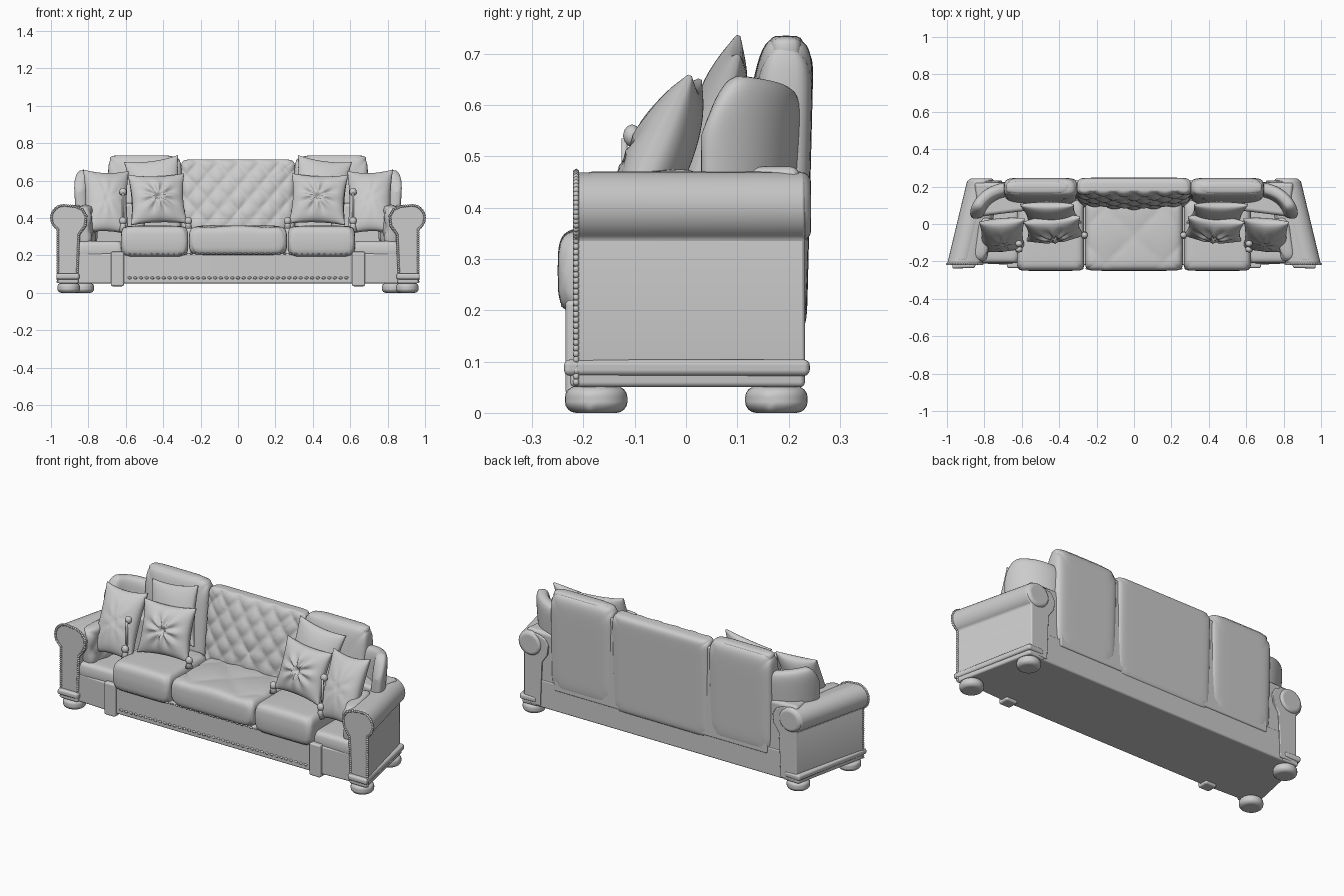
import bpy, bmesh, math
from mathutils import Vector, Matrix, Euler

if "Cube" in bpy.data.objects:
    bpy.data.objects.remove(bpy.data.objects["Cube"], do_unlink=True)

GREY = (0.6, 0.6, 0.6, 1)
fabric = bpy.data.materials.new("grey_upholstery")
fabric.use_nodes = True
fabric.diffuse_color = GREY
fabric.node_tree.nodes["Principled BSDF"].inputs["Base Color"].default_value = GREY


def finish(name, bm, mirror=False, bevel=0):
    """Turn a bmesh into a smooth object, optionally bevelled and mirrored."""
    bmesh.ops.recalc_face_normals(bm, faces=bm.faces)
    mesh = bpy.data.meshes.new(name)
    bm.to_mesh(mesh)
    bm.free()
    mesh.materials.append(fabric)
    mesh.shade_smooth()
    ob = bpy.data.objects.new(name, mesh)
    bpy.context.collection.objects.link(ob)
    if bevel:
        mod = ob.modifiers.new("soft_edges", "BEVEL")
        mod.width, mod.segments, mod.harden_normals = bevel, 4, True
    if mirror:
        ob.modifiers.new("mirror", "MIRROR")
    return ob


def slab(name, shape, n, m, loc=(0, 0, 0), rot=(0, 0, 0), mirror=False):
    """Closed slab: shape(u, v, side) gives points, side -1 front, +1 back."""
    bm = bmesh.new()
    mat = Matrix.Translation(loc) @ Euler(rot).to_matrix().to_4x4()
    sheets = []
    for side in (-1, 1):
        sheets.append([[bm.verts.new(mat @ Vector(shape(
            math.sin(math.pi * (i / n - 0.5)), math.sin(math.pi * (j / m - 0.5)), side)))
            for j in range(m + 1)] for i in range(n + 1)])
    for g in sheets:
        for i in range(n):
            for j in range(m):
                bm.faces.new((g[i][j], g[i + 1][j], g[i + 1][j + 1], g[i][j + 1]))
    rim = [(i, 0) for i in range(n)] + [(n, j) for j in range(m)]
    rim += [(i, m) for i in range(n, 0, -1)] + [(0, j) for j in range(m, 0, -1)]
    f, b = sheets
    for (i, j), (k, l) in zip(rim, rim[1:] + rim[:1]):
        bm.faces.new((f[i][j], f[k][l], b[k][l], b[i][j]))
    return finish(name, bm, mirror)


def quilt(x, z, w, h):
    a, b = x / w + z / h, x / w - z / h
    return math.sqrt(abs(math.sin(math.pi * a) * math.sin(math.pi * b)))


def cushion(a, b, t, tuft=None, taper=0.0, crown=0.0, box=14):
    """Rounded box of half sizes a, b, t with optional diamond tufting in front."""
    def shape(u, v, side):
        r = max(abs(u), abs(v), 1e-6)
        k = r / (abs(u) ** box + abs(v) ** box + 1e-12) ** (1 / box)
        x, z = a * u * k, b * v * k
        edge = max(0, (1 - abs(u) ** box) * (1 - abs(v) ** box)) ** 0.3
        d = t * edge
        if side < 0:
            d *= 1 - taper * v
            d += crown * (1 - u * u) * (1 - v * v)
            if tuft:
                d += (quilt(x, z, tuft[0], tuft[1]) - 0.6) * tuft[2] * edge
        return x, side * (d + 0.003), z
    return shape


def pillow(a, b, t, star=0.0):
    """Throw pillow with pointed corners and optional radiating folds."""
    def shape(u, v, side):
        x = a * u * (1 - 0.1 * (1 - v * v))
        z = b * v * (1 - 0.1 * (1 - u * u))
        d = t * ((1 - u * u) * (1 - v * v)) ** 0.5 + 0.004
        if side < 0 and star:
            r = math.hypot(u, v)
            fold = math.cos(8 * math.atan2(v, u)) * r * math.exp(-5 * r * r)
            d += star * fold - 0.6 * star * math.exp(-90 * r * r)
        return x, side * d, z
    return shape


def prism(name, outline, place, lo, hi, mirror=False, bevel=0.01):
    """Extrude a 2D outline; place(p, q, depth) maps it into space."""
    bm = bmesh.new()
    ends = [[bm.verts.new(place(p, q, d)) for p, q in outline] for d in (lo, hi)]
    for e in ends:
        bm.faces.new(e)
    count = len(outline)
    for i in range(count):
        j = (i + 1) % count
        bm.faces.new((ends[0][i], ends[0][j], ends[1][j], ends[1][i]))
    return finish(name, bm, mirror, bevel)


def balls(name, points, size, detail=1):
    bm = bmesh.new()
    for p in points:
        mat = Matrix.Translation(p) @ Matrix.Diagonal((*size, 1))
        bmesh.ops.create_icosphere(bm, subdivisions=detail, radius=1, matrix=mat)
    return finish(name, bm, True)


def along(path, step):
    """Evenly spaced points on a polyline."""
    out = []
    for p, q in zip(path, path[1:]):
        p, q = Vector(p), Vector(q)
        n = max(1, round((q - p).length / step))
        out += [p.lerp(q, i / n) for i in range(n)]
    return out


def upright(p, q, d):
    return p, q, d


def both_sides(half):
    return half + [(-x, y) for x, y in reversed(half)]


def disc(x, y, rx, ry):
    return [(x + rx * math.cos(math.tau * i / 28), y + ry * math.sin(math.tau * i / 28))
            for i in range(28)]


# Base, with flared trim around the arms
prism("base", both_sides([(0.62, -0.22), (0.94, -0.205), (0.85, 0.225)]), upright, 0.05, 0.21)
prism("arm_plinths", [(0.855, -0.225), (0.966, -0.226), (0.87, 0.232), (0.77, 0.229)],
      upright, 0.05, 0.1, True)
prism("arm_plinth_trim", [(0.85, -0.235), (0.974, -0.238), (0.88, 0.242), (0.78, 0.235)],
      upright, 0.072, 0.104, True, 0.012)
balls("base_beads", along([(0.0, -0.22, 0.08), (0.61, -0.22, 0.08)], 0.03), (0.012, 0.005, 0.008))

# Bun feet and front posts
for place, x, y in (("front", 0.905, -0.175), ("back", 0.83, 0.176)):
    prism(place + "_bun_feet", disc(x, y, 0.061, 0.061), upright, 0, 0.052, True, 0.022)
prism("front_posts", [(0.61, -0.235), (0.68, -0.235), (0.68, -0.17), (0.61, -0.17)],
      upright, 0.035, 0.22, True)

# Scroll arms, splayed outwards towards the front
def splay(p, q, d):
    return p - 0.24 * (d + 0.21), d, q

roll = [(0.93 + 0.068 * math.cos(math.radians(t)), 0.4 + 0.068 * math.sin(math.radians(t)))
        for t in range(-60, 91, 15)]
arm = [(0.86, 0.06), (0.963, 0.06), (0.963, 0.335)] + roll
arm += [(0.87, 0.462), (0.83, 0.445), (0.81, 0.41), (0.815, 0.36), (0.85, 0.31)]
prism("arms", arm, splay, -0.215, 0.232, True, 0.01)
prism("arm_rolls", disc(0.925, 0.402, 0.071, 0.068), splay, -0.205, 0.244, True, 0.022)
balls("arm_front_piping", along([splay(p * 0.99 + 0.009, q, -0.214) for p, q in arm[1:] + arm[:1]],
      0.011), (0.008, 0.007, 0.008))

# Rear corners and back core
prism("rear_corners", [(0.5, 0.08), (0.83, 0.04), (0.855, 0.222), (0.5, 0.222)],
      upright, 0.08, 0.48, True, 0.02)
prism("back_core", both_sides([(0.67, 0.185), (0.67, 0.232)]), upright, 0.17, 0.68)

# Back cushions
LEAN = (-0.025, 0, 0)
slab("centre_back", cushion(0.305, 0.28, 0.056, (0.11, 0.13, 0.016), 0.6, 0.035, 20), 72, 72,
     (0, 0.183, 0.433), LEAN)
slab("side_backs", cushion(0.197, 0.288, 0.056, None, 0.3, 0.02, 10), 30, 30,
     (0.498, 0.183, 0.443), LEAN, True)

# Padded rims on top of the side backs
slab("side_back_rims", cushion(0.17, 0.045, 0.03, box=8), 20, 14, (0.515, 0.195, 0.69),
     mirror=True)

# Seat cushions
FLAT = (-math.pi / 2, 0, 0)
slab("centre_seat", cushion(0.262, 0.19, 0.074, (0.3, 0.3, 0.009), 0, 0.004), 48, 40,
     (0, -0.06, 0.278), FLAT)
slab("side_seats", cushion(0.18, 0.19, 0.079, None, 0, 0.004), 28, 28,
     (0.446, -0.06, 0.274), FLAT, True)
slab("corner_seats", cushion(0.125, 0.165, 0.05), 22, 22, (0.74, -0.045, 0.225), FLAT, True)
balls("seat_piping_beads", along([(0.01, -0.238, 0.21), (0.61, -0.238, 0.21)], 0.03),
      (0.012, 0.006, 0.006))


# Curved wings joining back and arms
def wing(u, v, side):
    t = (u + 1) / 2
    ang = math.radians(95 - 97 * t)
    top = 0.66 - 0.12 * max(0, t - 0.7) ** 2 / 0.09 - 0.04 * (1 - t) ** 2
    edge = max(0, (1 - u ** 8) * (1 - v ** 8)) ** 0.36
    flare = 1 + 0.09 * v
    rad = side * (0.034 * edge + 0.002)
    return (0.655 + (0.178 * flare + rad) * math.cos(ang),
            0.035 + (0.145 * flare + rad) * math.sin(ang),
            0.22 + (top - 0.22) * (v + 1) / 2)

slab("wings", wing, 32, 24, mirror=True)

# Tufted inner arm pads
slab("inner_arm_pads", cushion(0.12, 0.115, 0.038, (0.1, 0.12, 0.012), box=6), 32, 28,
     (0.808, -0.075, 0.355), (0, 0.08, math.radians(-80)), True)

# Throw pillows
slab("rear_pillows", pillow(0.145, 0.16, 0.045), 24, 24, (0.445, 0.055, 0.565),
     (-0.3, 0.13, 0), True)
slab("star_pillows", pillow(0.152, 0.142, 0.058, 0.06), 48, 48, (0.43, -0.025, 0.5),
     (-0.35, 0.03, -0.1), True)
slab("outer_pillows", pillow(0.122, 0.185, 0.058, 0.02), 32, 32, (0.705, -0.058, 0.485),
     (-0.42, -0.03, -0.08), True)

# Tassels
balls("tassel_knobs", [(0.615, -0.105, 0.54), (0.615, -0.135, 0.385), (0.265, -0.06, 0.385)],
      (0.02, 0.018, 0.022), 2)
bm = bmesh.new()
for x, y, z, wide, narrow, tall in ((0.615, -0.12, 0.46, 0.006, 0.006, 0.15),
                                    (0.615, -0.135, 0.355, 0.022, 0.01, 0.06),
                                    (0.265, -0.06, 0.365, 0.02, 0.01, 0.04)):
    bmesh.ops.create_cone(bm, cap_ends=True, segments=12, radius1=wide, radius2=narrow,
                          depth=tall, matrix=Matrix.Translation((x, y, z)))
finish("tassel_skirts", bm, True)
